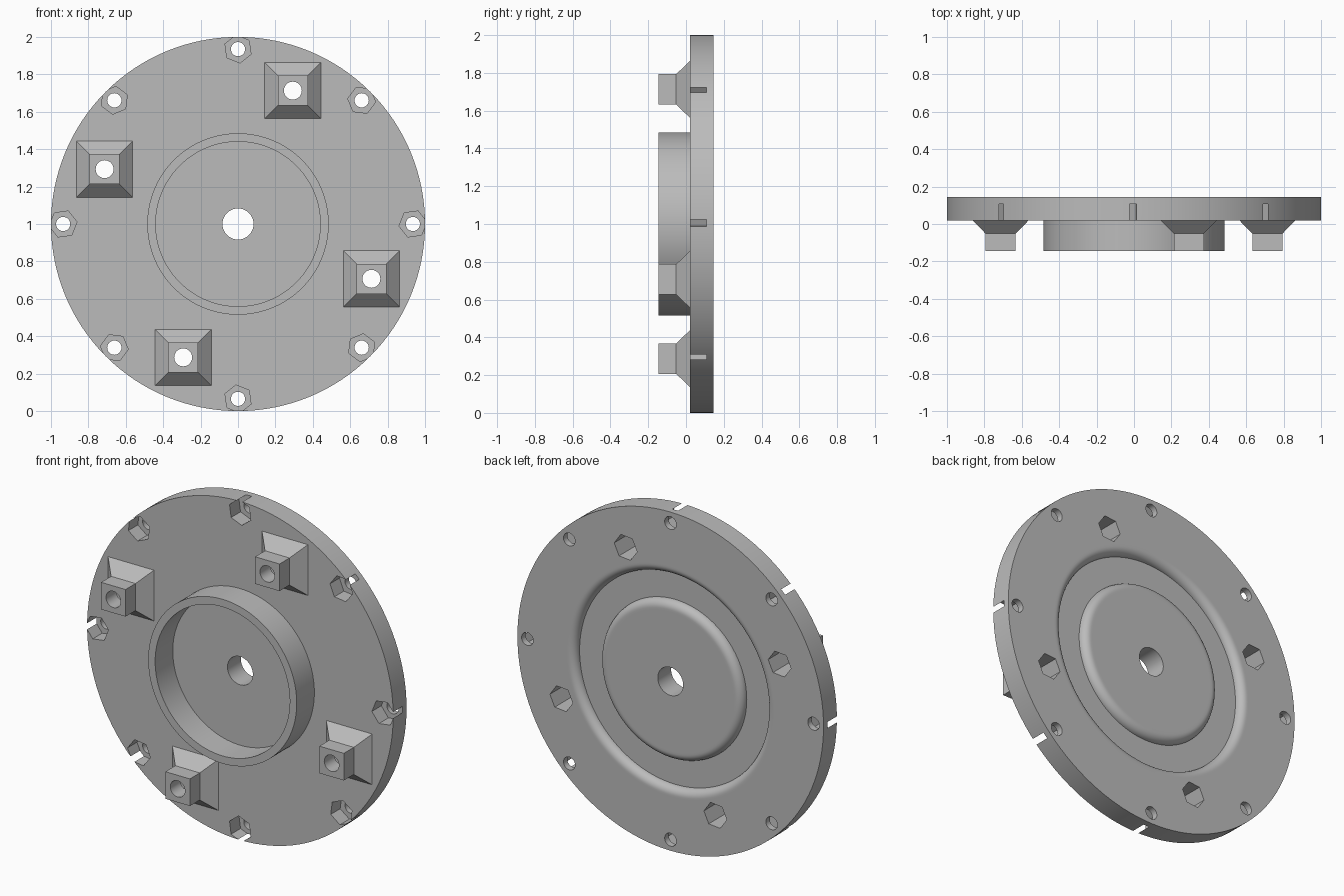
import bpy
import bmesh
from math import sin, cos, pi, radians, sqrt

cube = bpy.data.objects.get("Cube")
if cube:
    bpy.data.objects.remove(cube, do_unlink=True)

CENTRE_Z = 1.0
FRONT, BACK, NOSE = 0.02, 0.145, -0.145   # disc front, disc back, frontmost plane

grey = bpy.data.materials.new("machined_grey")
grey.use_nodes = True
colour = (0.5, 0.5, 0.5, 1)
grey.diffuse_color = colour
grey.node_tree.nodes["Principled BSDF"].inputs["Base Color"].default_value = colour


def make_object(name, bm):
    bmesh.ops.recalc_face_normals(bm, faces=bm.faces)
    mesh = bpy.data.meshes.new(name)
    bm.to_mesh(mesh)
    bm.free()
    mesh.materials.append(grey)
    obj = bpy.data.objects.new(name, mesh)
    bpy.context.collection.objects.link(obj)
    return obj


def loop(bm, sides, radius, y, cx=0, cz=CENTRE_Z, turn=0.0):
    """Regular polygon of vertices in a plane facing the front."""
    return [bm.verts.new((cx + radius * cos(turn + 2 * pi * i / sides), y,
                          cz + radius * sin(turn + 2 * pi * i / sides)))
            for i in range(sides)]


def bridge(bm, a, b):
    for i in range(len(a)):
        j = (i + 1) % len(a)
        bm.faces.new((a[i], a[j], b[j], b[i]))


def prism(bm, sides, steps, cx, cz, turn=0.0):
    """Capped solid through (radius, y) steps."""
    loops = [loop(bm, sides, r, y, cx, cz, turn) for r, y in steps]
    for a, b in zip(loops, loops[1:]):
        bridge(bm, a, b)
    bm.faces.new(loops[0])
    bm.faces.new(loops[-1])


def cut(obj, cutter):
    mod = obj.modifiers.new("cut", 'BOOLEAN')
    mod.operation = 'DIFFERENCE'
    mod.solver = 'EXACT'
    mod.object = cutter
    bpy.context.view_layer.objects.active = obj
    bpy.ops.object.modifier_apply(modifier=mod.name)


def smooth(obj):
    bpy.ops.object.select_all(action='DESELECT')
    obj.select_set(True)
    bpy.context.view_layer.objects.active = obj
    bpy.ops.object.shade_smooth_by_angle(angle=radians(30))


# Disc with hub ring on the front and a rounded groove on the back
FILLET = 0.045
arc = [(FILLET * sin(k * pi / 16), FILLET * (1 - cos(k * pi / 16))) for k in range(9)]
profile = [(0.083, FRONT), (0.44, FRONT), (0.44, NOSE), (0.485, NOSE),
           (0.485, FRONT), (1.0, FRONT), (1.0, BACK), (0.68, BACK)]
profile += [(0.625 + FILLET - dx, BACK - dy) for dx, dy in arc]
profile += [(0.467 - FILLET + dx, BACK - dy) for dx, dy in reversed(arc)]
profile += [(0.41, BACK), (0.083, BACK)]
bm = bmesh.new()
rings = [loop(bm, 128, r, y) for r, y in profile]
for i, ring in enumerate(rings):
    bridge(bm, ring, rings[(i + 1) % len(rings)])
disc = make_object("flange_disc", bm)

# Positions of the rim bolts and the mounting posts
bolts = [(0.935 * cos(k * pi / 4), CENTRE_Z + 0.935 * sin(k * pi / 4), k * pi / 4)
         for k in range(8)]
posts = []
px, pz = 0.293, 0.713
for k in range(4):
    posts.append((px, CENTRE_Z + pz))
    px, pz = -pz, px

# Cutters: hexagonal nut pockets, then round bolt holes
bm = bmesh.new()
for x, z, angle in bolts:
    prism(bm, 6, [(0.075, -0.1), (0.075, 0.108)], x, z, angle + radians(8))
for x, z in posts:
    prism(bm, 6, [(0.075, -0.05), (0.075, 0.3)], x, z, radians(5))
pockets = make_object("pocket_cutter", bm)

bm = bmesh.new()
for x, z, angle in bolts:
    prism(bm, 32, [(0.038, -0.3), (0.038, 0.3)], x, z)
for x, z in posts:
    prism(bm, 32, [(0.048, -0.3), (0.048, 0.3)], x, z)
holes = make_object("hole_cutter", bm)

# Square mounting posts with flared bases
parts = [disc]
for number, (x, z) in enumerate(posts, 1):
    bm = bmesh.new()
    steps = [(half * sqrt(2), y) for half, y in ((0.15, FRONT), (0.08, -0.052), (0.08, NOSE))]
    prism(bm, 4, steps, x, z, pi / 4)
    parts.append(make_object(f"mounting_post_{number}", bm))

for part in parts:
    cut(part, pockets)
    cut(part, holes)
    smooth(part)

for cutter in (pockets, holes):
    bpy.data.objects.remove(cutter, do_unlink=True)
